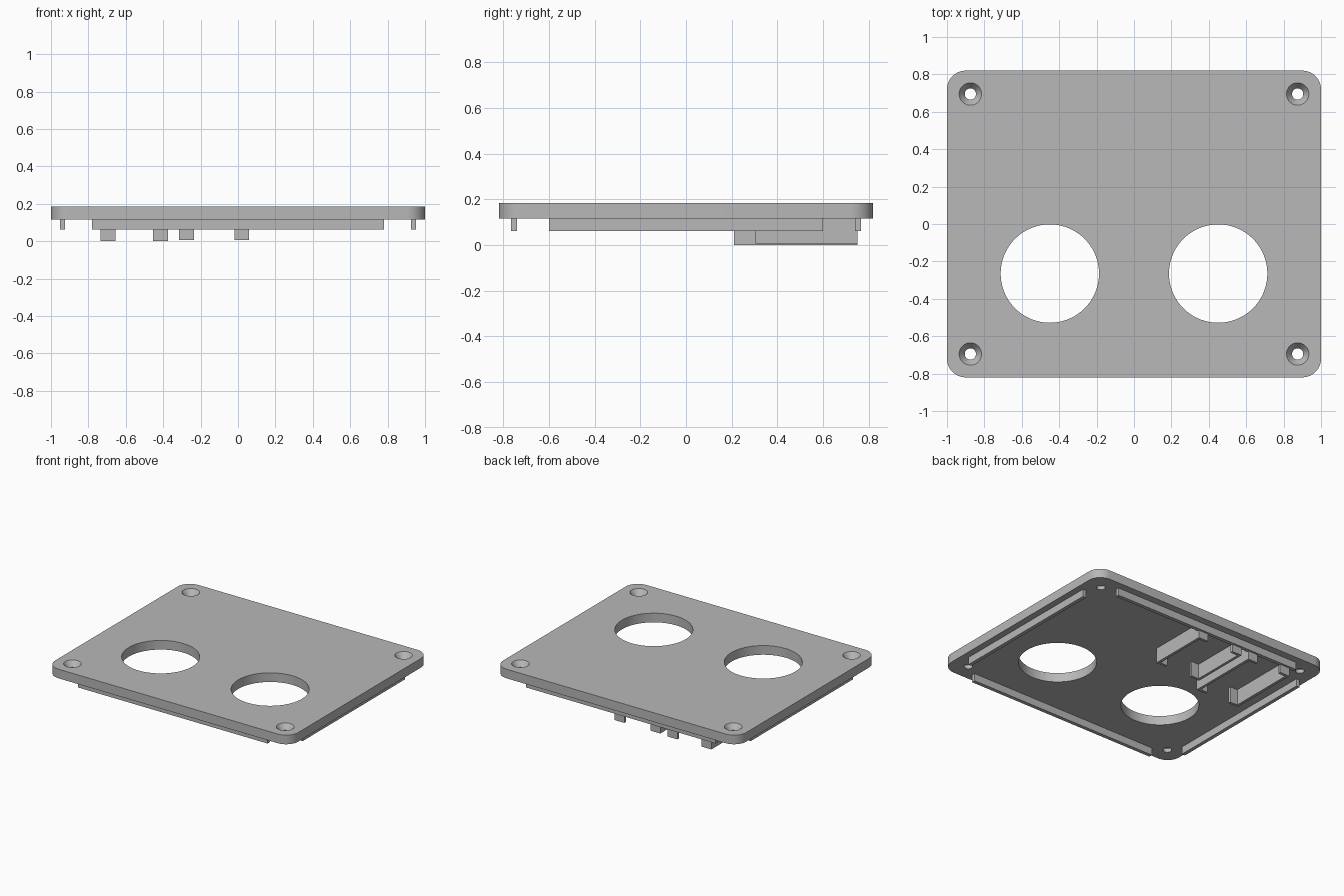
import bpy, bmesh, math
from mathutils import Vector

cube = bpy.data.objects.get("Cube")
if cube:
    bpy.data.objects.remove(cube, do_unlink=True)

grey = bpy.data.materials.new("plain grey")
grey.use_nodes = True
colour = (0.48, 0.48, 0.48, 1)
grey.diffuse_color = colour
grey.node_tree.nodes["Principled BSDF"].inputs["Base Color"].default_value = colour

BOTTOM, TOP = 0.117, 0.185


def add_object(name, bm):
    mesh = bpy.data.meshes.new(name)
    bmesh.ops.recalc_face_normals(bm, faces=bm.faces)
    bm.to_mesh(mesh)
    bm.free()
    obj = bpy.data.objects.new(name, mesh)
    bpy.context.collection.objects.link(obj)
    mesh.materials.append(grey)
    return obj


def add_box(bm, x0, x1, y0, y1, z0, z1):
    made = bmesh.ops.create_cube(bm, size=1)
    for v in made["verts"]:
        v.co = Vector(((x0 + x1) / 2 + v.co.x * (x1 - x0),
                       (y0 + y1) / 2 + v.co.y * (y1 - y0),
                       (z0 + z1) / 2 + v.co.z * (z1 - z0)))


def add_lathe(bm, x, y, profile, sides):
    """Closed round solid from (radius, height) pairs."""
    rings = [[bm.verts.new((x + r * math.cos(2 * math.pi * i / sides),
                            y + r * math.sin(2 * math.pi * i / sides), z))
              for i in range(sides)] for r, z in profile]
    bm.faces.new(rings[0][::-1])
    bm.faces.new(rings[-1])
    for a, b in zip(rings, rings[1:]):
        for i in range(sides):
            j = (i + 1) % sides
            bm.faces.new((a[i], a[j], b[j], b[i]))


# Rounded cover plate
bm = bmesh.new()
add_box(bm, -1, 1, -0.82, 0.82, BOTTOM, TOP)
corners = [e for e in bm.edges if abs(e.verts[0].co.z - e.verts[1].co.z) > 0.01]
bmesh.ops.bevel(bm, geom=corners, offset=0.1, segments=10, profile=0.5, affect='EDGES')
plate = add_object("cover_plate", bm)

# Two large openings and four countersunk screw holes
bm = bmesh.new()
for side in (-1, 1):
    add_lathe(bm, side * 0.45, -0.265, [(0.263, 0.05), (0.263, 0.25)], 72)
    for end in (-1, 1):
        add_lathe(bm, side * 0.875, end * 0.695,
                  [(0.03, 0.05), (0.03, 0.145), (0.06, TOP), (0.06, 0.25)], 36)
cutter = add_object("hole_cutter", bm)
cutter.hide_render = True
cutter.hide_set(True)

cut = plate.modifiers.new("holes", 'BOOLEAN')
cut.operation = 'DIFFERENCE'
cut.solver = 'EXACT'
cut.object = cutter
bpy.context.view_layer.objects.active = plate
plate.select_set(True)
bpy.ops.object.modifier_apply(modifier=cut.name)
bpy.data.objects.remove(cutter, do_unlink=True)
bpy.ops.object.shade_smooth_by_angle(angle=math.radians(30))

# Locating rails under each edge
for name, side in (("right", -1), ("left", 1)):
    bm = bmesh.new()
    xs = sorted((side * 0.925, side * 0.952))
    add_box(bm, *xs, -0.6, 0.6, 0.062, BOTTOM)
    add_object(name + "_rail", bm)
for name, side in (("front", -1), ("back", 1)):
    bm = bmesh.new()
    ys = sorted((side * 0.74, side * 0.767))
    add_box(bm, -0.78, 0.78, *ys, 0.062, BOTTOM)
    add_object(name + "_rail", bm)

# Two clip-in slots: paired walls with inward lips at both ends
WALL, LIP, BACK = 0.02, 0.08, 0.752
for name, x0, x1, front, low in (("right", -0.735, -0.375, 0.21, 0.0),
                                 ("left", -0.315, 0.06, 0.305, 0.006)):
    for label, outer, inward in (("outer", x0, 1), ("inner", x1, -1)):
        bm = bmesh.new()
        wall_x = sorted((outer, outer + inward * WALL))
        lip_x = sorted((outer + inward * WALL, outer + inward * LIP))
        add_box(bm, *wall_x, front, BACK, low, BOTTOM)
        for y in (front, BACK - WALL):
            add_box(bm, *lip_x, y, y + WALL, low, BOTTOM)
        add_object(f"{name}_slot_{label}_wall", bm)
